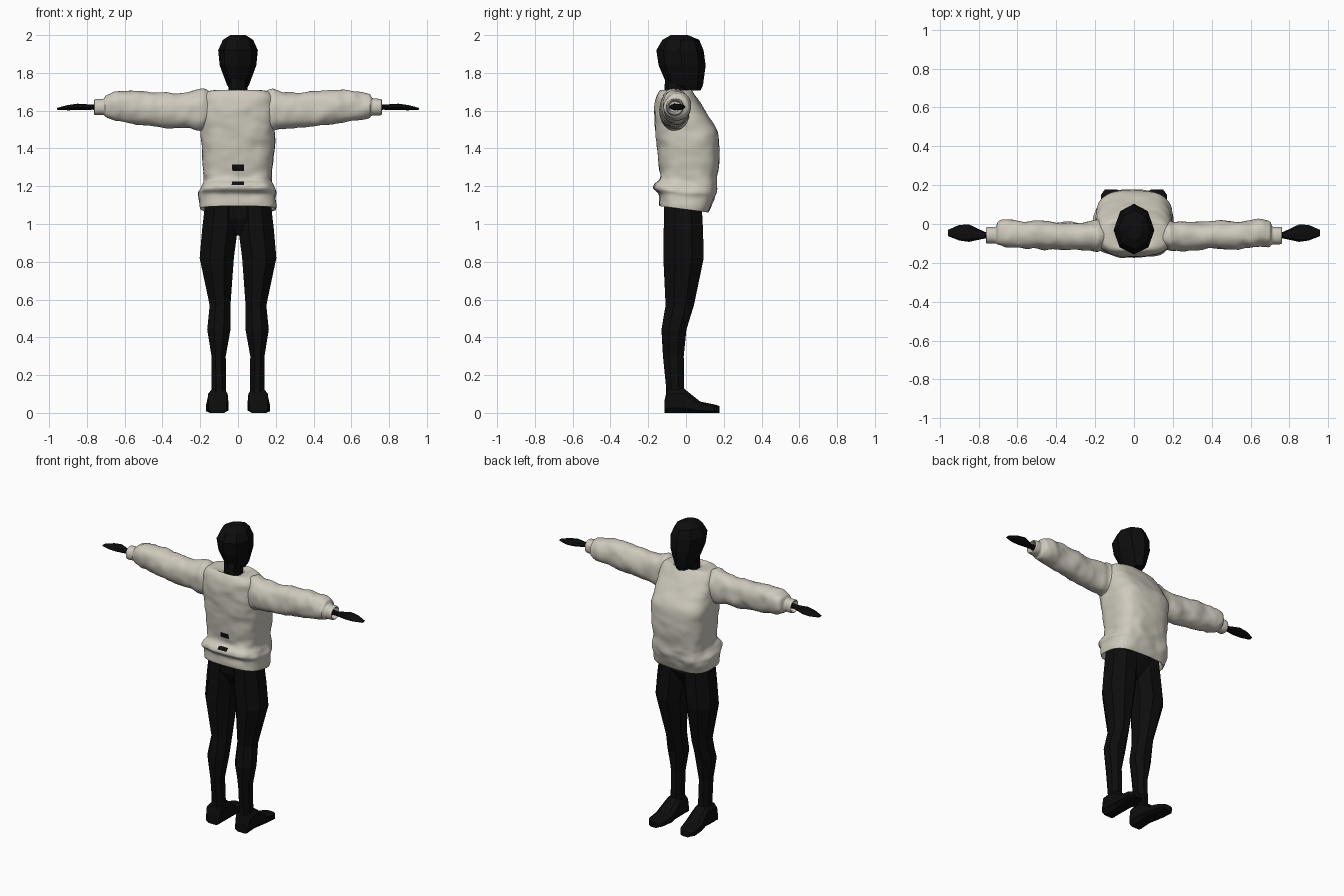
import bpy, bmesh, math
from mathutils import Vector, noise

cube = bpy.data.objects.get("Cube")
if cube:
    bpy.data.objects.remove(cube, do_unlink=True)


def material(name, rgb):
    m = bpy.data.materials.new(name)
    m.use_nodes = True
    m.diffuse_color = (*rgb, 1)
    m.node_tree.nodes["Principled BSDF"].inputs["Base Color"].default_value = (*rgb, 1)
    return m


BLACK = material("matte black", (0.004, 0.004, 0.004))
CREAM = material("cream cloth", (0.62, 0.59, 0.51))


def place(axis, p, a, b):
    """Put section coordinates a, b at position p along an axis."""
    return Vector({"x": (p, a, b), "y": (a, p, b), "z": (a, b, p)}[axis])


def refine(rings, steps):
    """Catmull-Rom smoothing between the given sections."""
    out = []
    for i in range(len(rings) - 1):
        q = [rings[max(0, min(len(rings) - 1, i + k))] for k in (-1, 0, 1, 2)]
        for s in range(steps):
            t = s / steps
            out.append([0.5 * (2 * b + (c - a) * t + (2 * a - 5 * b + 4 * c - d) * t * t
                               + (3 * b - a - 3 * c + d) * t ** 3) for a, b, c, d in zip(*q)])
    return out + [list(rings[-1])]


def loft(name, axis, rings, sides=8, power=1.0, turn=0.0, mats=(BLACK,), warp=None,
         steps=1, mirror=False, smooth=False, rule=None):
    """Skin sections given as (position, a min, a max, b min, b max)."""
    if steps > 1:
        rings = refine(rings, steps)
    angles = [(k + turn) * math.tau / sides for k in range(sides)]
    unit = [tuple(math.copysign(abs(v) ** power, v) for v in (math.cos(t), math.sin(t)))
            for t in angles]
    ma, mb = (max(u[j] for u in unit) for j in (0, 1))
    bm = bmesh.new()
    loops = []
    for p, a0, a1, b0, b1 in rings:
        mid = place(axis, p, (a0 + a1) / 2, (b0 + b1) / 2)
        loop = []
        for u, v in unit:
            co = mid + place(axis, 0, (a1 - a0) / 2 * u / ma, (b1 - b0) / 2 * v / mb)
            loop.append(bm.verts.new(warp(co, mid) if warp else co))
        loops.append(loop)
    for lo, hi in zip(loops, loops[1:]):
        for k in range(sides):
            n = (k + 1) % sides
            bm.faces.new((lo[k], lo[n], hi[n], hi[k]))
    bm.faces.new(loops[0])
    bm.faces.new(loops[-1])
    bmesh.ops.recalc_face_normals(bm, faces=bm.faces)
    if rule:
        for f in bm.faces:
            f.material_index = rule(f.calc_center_median())
    me = bpy.data.meshes.new(name)
    bm.to_mesh(me)
    bm.free()
    ob = bpy.data.objects.new(name, me)
    bpy.context.collection.objects.link(ob)
    for m in mats:
        me.materials.append(m)
    if mirror:
        ob.modifiers.new("other side", "MIRROR")
    if smooth:
        bpy.ops.object.select_all(action="DESELECT")
        ob.select_set(True)
        bpy.context.view_layer.objects.active = ob
        bpy.ops.object.shade_smooth_by_angle(angle=math.radians(50))
    return ob


# Faceted head and neck
loft("head", "z", [(1.708, -.04, .04, -.04, .078), (1.735, -.058, .058, -.10, .09),
                   (1.84, -.097, .097, -.145, .104), (1.92, -.105, .105, -.157, .093),
                   (1.975, -.08, .08, -.125, .07), (2.0, -.04, .04, -.08, .01)])
loft("neck", "z", [(1.60, -.06, .06, -.12, .03), (1.70, -.05, .05, -.115, .02),
                   (1.78, -.055, .055, -.11, .02)])

# Pelvis and legs
loft("pelvis", "z", [(.94, -.02, .02, -.06, .03), (1.03, -.15, .15, -.11, .08),
                     (1.16, -.165, .165, -.11, .08)], turn=.5)
loft("legs", "z", [(.06, .06, .14, -.105, -.015), (.13, .063, .14, -.105, -.01),
                   (.30, .065, .14, -.122, -.012), (.44, .04, .163, -.13, .002),
                   (.57, .04, .15, -.108, .042), (.82, .022, .203, -.12, .094),
                   (.97, .002, .19, -.118, .09), (1.10, .002, .175, -.115, .083)],
     turn=.5, mirror=True)
loft("feet", "y", [(-.115, .06, .155, 0, .06), (-.10, .055, .16, 0, .125),
                   (-.012, .055, .155, 0, .13), (.075, .05, .168, 0, .06),
                   (.15, .065, .17, 0, .045), (.178, .085, .15, 0, .036)],
     turn=.5, power=.6, mirror=True)

# Thin mitten hands
loft("hands", "x", [(.70, -.08, -.04, 1.60, 1.64), (.77, -.075, -.04, 1.605, 1.632),
                    (.85, -.092, -.002, 1.603, 1.637), (.90, -.085, -.005, 1.602, 1.63),
                    (.958, -.062, -.03, 1.605, 1.615)], mirror=True)


def crease(co, mid, scale, amount):
    """Push a point out or in with soft cloth folds."""
    p = Vector((co.x * scale[0], co.y * scale[1], co.z * scale[2]))
    fold = noise.noise(p) + .5 * noise.noise(p * 2.1 + Vector((7, 3, 1)))
    away = co - mid
    return co + away.normalized() * fold * amount if away.length > 0 else co


def torso_folds(co, mid):
    slump = max(0, min(1, (1.28 - co.z) / .15))
    near_hem = max(0, 1 - abs(co.z - 1.20) / .10)
    co = crease(co, mid, (9, 7, 11), .007 + .008 * near_hem)
    co.z -= .13 * slump * co.y
    return co


def holes(c):
    """Dark openings at the back of the sweater."""
    upper = (c.x / .027) ** 2 + ((c.z - 1.30) / .019) ** 2 < 1
    lower = (c.x / .03) ** 2 + ((c.z - 1.215) / .011) ** 2 < 1
    return int(c.y < 0 and (upper or lower))


# Sweater body: inner hem, band, puffed fold, chest, shoulders, neckline
loft("sweater_body", "z",
     [(1.17, -.17, .17, -.12, .10), (1.10, -.185, .185, -.125, .10),
      (1.078, -.196, .196, -.137, .113), (1.085, -.202, .202, -.142, .122),
      (1.14, -.203, .203, -.148, .145), (1.17, -.207, .207, -.172, .157),
      (1.20, -.195, .195, -.165, .162), (1.24, -.182, .182, -.137, .165),
      (1.33, -.186, .186, -.145, .174), (1.42, -.195, .195, -.155, .176),
      (1.49, -.198, .198, -.163, .168), (1.56, -.198, .198, -.166, .125),
      (1.62, -.195, .195, -.166, .088), (1.67, -.188, .188, -.158, .055),
      (1.70, -.165, .165, -.143, .035), (1.708, -.11, .11, -.13, .03),
      (1.69, -.06, .06, -.12, .025), (1.65, -.05, .05, -.10, .015)],
     sides=88, power=.68, steps=6, mats=(CREAM, BLACK), warp=torso_folds,
     smooth=True, rule=holes)

# Sleeves with gathered folds and narrow cuffs
SLEEVE = [(.13, -.12, .005, 1.52, 1.69), (.18, -.138, .018, 1.495, 1.712),
          (.21, -.138, .016, 1.495, 1.708), (.30, -.133, .01, 1.507, 1.693),
          (.42, -.13, .012, 1.517, 1.698), (.54, -.127, .017, 1.532, 1.708),
          (.64, -.12, .022, 1.55, 1.70), (.695, -.112, .018, 1.567, 1.685),
          (.712, -.102, -.012, 1.576, 1.664), (.735, -.102, -.014, 1.576, 1.662),
          (.758, -.10, -.016, 1.578, 1.66), (.757, -.092, -.024, 1.586, 1.652),
          (.72, -.085, -.03, 1.595, 1.645)]
for side, name in ((1, "left_sleeve"), (-1, "right_sleeve")):
    loft(name, "x", [(side * r[0], *r[1:]) for r in SLEEVE], sides=40, power=.9, steps=6,
         mats=(CREAM,), smooth=True,
         warp=lambda co, mid: crease(co, mid, (13, 9, 9), .004 if abs(co.x) > .7 else .011))
